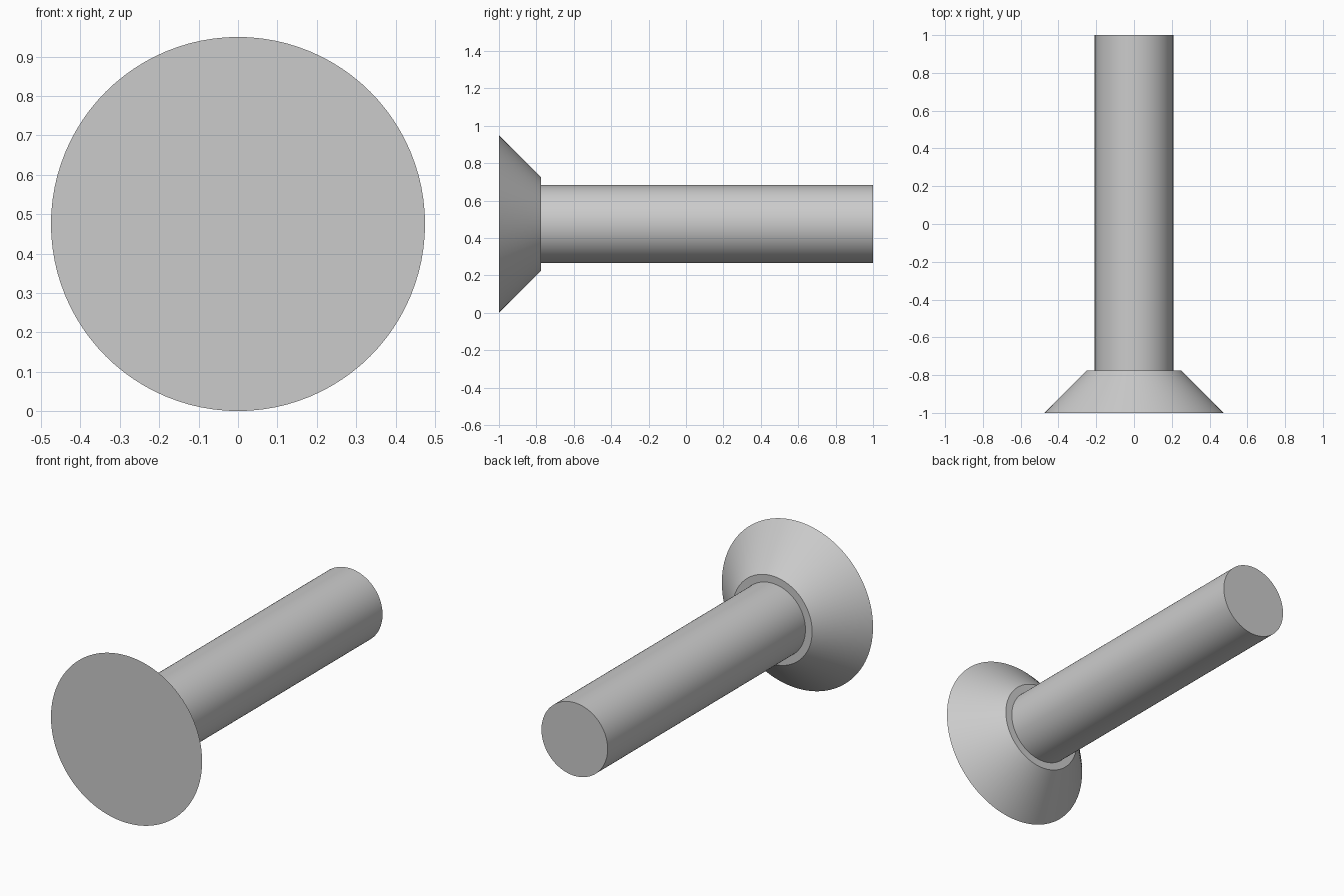
import bpy, bmesh, math
from mathutils import Matrix, Vector

if "Cube" in bpy.data.objects:
    bpy.data.objects.remove(bpy.data.objects["Cube"])

SEGMENTS = 96
CENTRE_Z = 0.475

# Half outline of the rivet as (radius, y): flat face, countersunk head, shoulder, shank
profile = [(0.475, -1.0), (0.25, -0.775), (0.208, -0.775), (0.208, 1.0)]

grey = bpy.data.materials.new("plain_grey")
grey.diffuse_color = (0.6, 0.6, 0.6, 1.0)
grey.use_nodes = True
grey.node_tree.nodes["Principled BSDF"].inputs["Base Color"].default_value = grey.diffuse_color

# Revolve the outline around the lengthwise axis
bm = bmesh.new()
rings = []
for radius, y in profile:
    ring = []
    for i in range(SEGMENTS):
        a = 2 * math.pi * i / SEGMENTS
        ring.append(bm.verts.new((radius * math.cos(a), y, CENTRE_Z + radius * math.sin(a))))
    rings.append(ring)
for lower, upper in zip(rings, rings[1:]):
    for i in range(SEGMENTS):
        j = (i + 1) % SEGMENTS
        bm.faces.new((lower[i], lower[j], upper[j], upper[i]))

# Flat end caps
bm.faces.new(rings[0])
bm.faces.new(rings[-1])
bmesh.ops.recalc_face_normals(bm, faces=bm.faces)

mesh = bpy.data.meshes.new("countersunk_rivet")
bm.to_mesh(mesh)
bm.free()
mesh.materials.append(grey)
rivet = bpy.data.objects.new("countersunk_rivet", mesh)
bpy.context.collection.objects.link(rivet)

# Smooth round walls with crisp rims
bpy.context.view_layer.objects.active = rivet
rivet.select_set(True)
bpy.ops.object.shade_smooth_by_angle(angle=math.radians(30))
